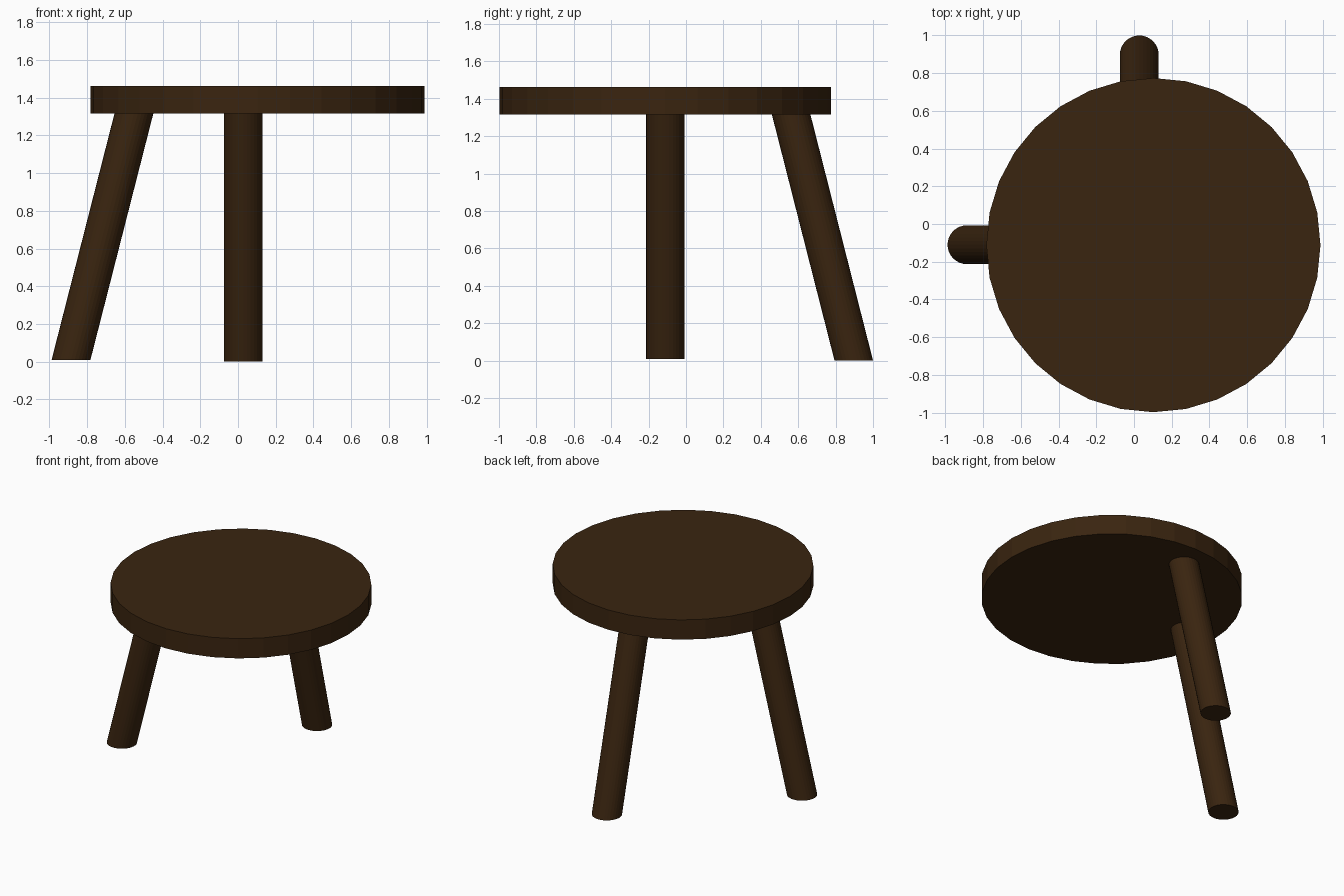
import bpy, bmesh, math

if "Cube" in bpy.data.objects:
    bpy.data.objects.remove(bpy.data.objects["Cube"])

wood = bpy.data.materials.new("dark brown wood")
wood.diffuse_color = (0.042, 0.018, 0.005, 1)
wood.use_nodes = True
wood.node_tree.nodes["Principled BSDF"].inputs["Base Color"].default_value = wood.diffuse_color

SIDES = 32


def slanted_cylinder(name, bottom, top, radius):
    """Cylinder with level ends, sheared from the bottom centre to the top centre."""
    bm = bmesh.new()
    rings = []
    for cx, cy, cz in (bottom, top):
        rings.append([bm.verts.new((cx + radius * math.cos(2 * math.pi * i / SIDES),
                                    cy + radius * math.sin(2 * math.pi * i / SIDES), cz))
                      for i in range(SIDES)])
    low, high = rings
    for i in range(SIDES):
        j = (i + 1) % SIDES
        bm.faces.new((low[i], low[j], high[j], high[i]))
    bm.faces.new(low[::-1])
    bm.faces.new(high)
    mesh = bpy.data.meshes.new(name)
    bm.to_mesh(mesh)
    bm.free()
    mesh.materials.append(wood)
    obj = bpy.data.objects.new(name, mesh)
    bpy.context.collection.objects.link(obj)
    return obj


# Round seat
slanted_cylinder("seat", (0.103, -0.112, 1.315), (0.103, -0.112, 1.463), 0.886)

# Two splayed legs, sunk slightly into the seat
slanted_cylinder("left_leg", (-0.886, -0.11, 0.008), (-0.551, -0.11, 1.32), 0.103)
slanted_cylinder("back_leg", (0.028, 0.897, 0.0), (0.028, 0.561, 1.32), 0.103)
